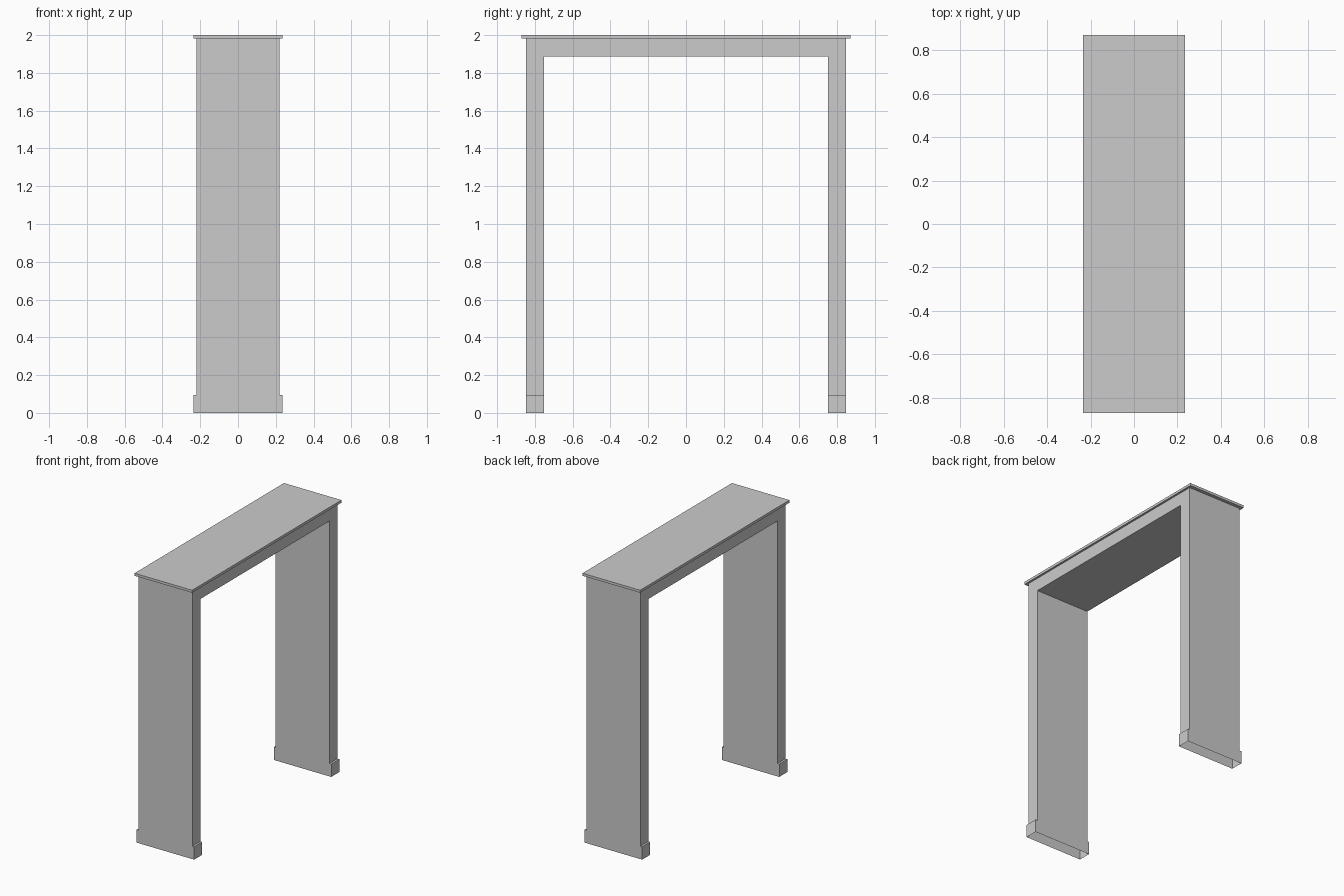
import bpy, bmesh

if "Cube" in bpy.data.objects:
    bpy.data.objects.remove(bpy.data.objects["Cube"])

OUT_Y, IN_Y = 0.847, 0.753          # leg outer and inner faces
HALF_X, WIDE_X = 0.22, 0.235        # body and trim half depth
FOOT_Z, LINTEL_Z, CAP_Z, TOP_Z = 0.095, 1.886, 1.981, 2.0
CAP_Y = 0.872

bm = bmesh.new()


def ring(y0, y1, x, z):
    return [bm.verts.new(p) for p in ((-x, y0, z), (x, y0, z), (x, y1, z), (-x, y1, z))]


def bridge(a, b):
    for i in range(4):
        j = (i + 1) % 4
        bm.faces.new((a[i], a[j], b[j], b[i]))


# Arch body: U outline on both sides, joined by walls (open at leg ends and top)
outline = [(-OUT_Y, FOOT_Z), (-OUT_Y, CAP_Z), (OUT_Y, CAP_Z), (OUT_Y, FOOT_Z),
           (IN_Y, FOOT_Z), (IN_Y, LINTEL_Z), (-IN_Y, LINTEL_Z), (-IN_Y, FOOT_Z)]
sides = [[bm.verts.new((x, y, z)) for y, z in outline] for x in (-HALF_X, HALF_X)]
for s in sides:
    bm.faces.new(s)
for i in range(8):
    if i not in (1, 3, 7):
        j = (i + 1) % 8
        bm.faces.new((sides[0][i], sides[0][j], sides[1][j], sides[1][i]))

# Hollow feet: ledges at front and back, then walls down to the open bottom
for y0, y1 in ((-OUT_Y, -IN_Y), (IN_Y, OUT_Y)):
    leg = ring(y0, y1, HALF_X, FOOT_Z)
    wide = ring(y0, y1, WIDE_X, FOOT_Z)
    bm.faces.new((leg[1], wide[1], wide[2], leg[2]))
    bm.faces.new((leg[0], leg[3], wide[3], wide[0]))
    bridge(wide, ring(y0, y1, WIDE_X, 0))

# Overhanging cap
under = ring(-OUT_Y, OUT_Y, HALF_X, CAP_Z)
low = ring(-CAP_Y, CAP_Y, WIDE_X, CAP_Z)
high = ring(-CAP_Y, CAP_Y, WIDE_X, TOP_Z)
bridge(under, low)
bridge(low, high)
bm.faces.new(high)

bmesh.ops.remove_doubles(bm, verts=bm.verts, dist=1e-5)
bmesh.ops.recalc_face_normals(bm, faces=bm.faces)
mesh = bpy.data.meshes.new("door_frame")
bm.to_mesh(mesh)
bm.free()
bpy.context.collection.objects.link(bpy.data.objects.new("door_frame", mesh))
